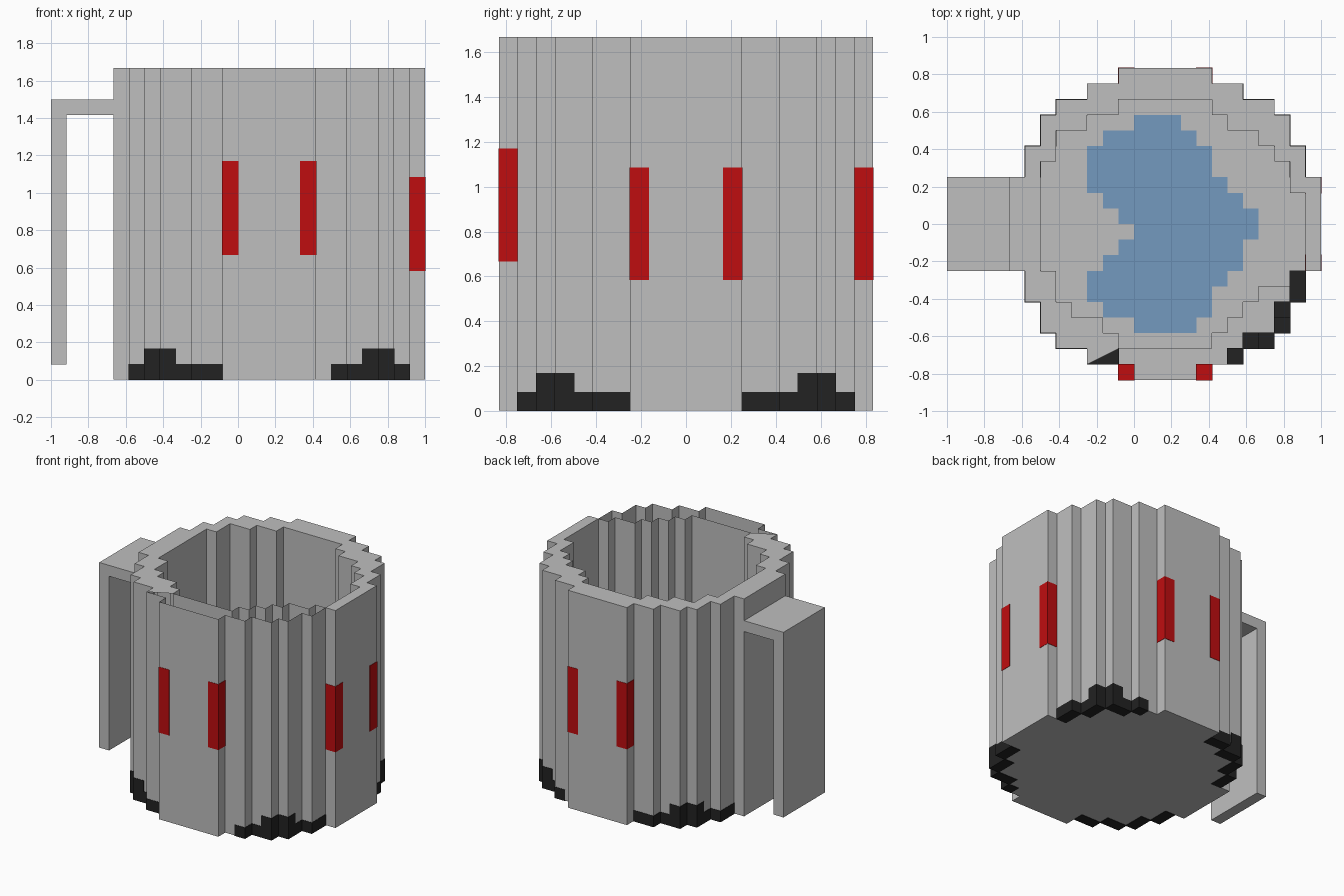
import bpy
import bmesh

U = 1 / 12      # edge of one block
EPS = 0.03      # blocks set into the wall stand proud by this fraction of U

cube = bpy.data.objects.get("Cube")
if cube:
    bpy.data.objects.remove(cube, do_unlink=True)


def material(name, rgb):
    m = bpy.data.materials.new(name)
    m.use_nodes = True
    m.diffuse_color = (*rgb, 1)
    bsdf = next(n for n in m.node_tree.nodes if n.type == 'BSDF_PRINCIPLED')
    bsdf.inputs["Base Color"].default_value = (*rgb, 1)
    return m


GREY = material("light grey", (0.52, 0.52, 0.52))
RED = material("red", (0.52, 0.004, 0.005))
BLACK = material("black", (0.016, 0.016, 0.016))
BLUE = material("pale blue", (0.175, 0.319, 0.52))


def finish(bm, name, mat):
    """Scale from blocks to units and link the mesh as an object."""
    bmesh.ops.recalc_face_normals(bm, faces=bm.faces)
    bmesh.ops.scale(bm, vec=(U, U, U), verts=bm.verts)
    me = bpy.data.meshes.new(name)
    bm.to_mesh(me)
    bm.free()
    me.materials.append(mat)
    ob = bpy.data.objects.new(name, me)
    bpy.context.collection.objects.link(ob)
    return ob


def stair(rows, y_end):
    """Stepped outline from rows of (top y, left x, right x)."""
    ends = [r[0] for r in rows[1:]] + [y_end]
    right, left = [], []
    for (y, xl, xr), e in zip(rows, ends):
        right += [(xr, y), (xr, e)]
        left += [(xl, y), (xl, e)]
    pts = right + left[::-1]
    return [p for i, p in enumerate(pts) if p != pts[i - 1]]


def wall(bm, pts, z0, z1):
    """Vertical wall around an outline; returns its lower and upper vertices."""
    lo = [bm.verts.new((x, y, z0)) for x, y in pts]
    hi = [bm.verts.new((x, y, z1)) for x, y in pts]
    for i in range(len(pts)):
        bm.faces.new((lo[i - 1], lo[i], hi[i], hi[i - 1]))
    return lo, hi


def loop_edges(bm, verts):
    return [bm.edges.get((verts[i - 1], verts[i])) for i in range(len(verts))]


def add_box(bm, x0, x1, y0, y1, z0, z1):
    """Block given in whole block steps, grown slightly sideways and upward."""
    x0, x1 = sorted((x0, x1))
    y0, y1 = sorted((y0, y1))
    a, b, c, d = x0 - EPS, x1 + EPS, y0 - EPS, y1 + EPS
    lo, hi = wall(bm, [(a, c), (b, c), (b, d), (a, d)], z0, z1 + EPS)
    bm.faces.new(lo)
    bm.faces.new(hi)


# Mug body: stepped round outside, hollow inside, open at the top
outer = stair([(10, -1, 5), (9, -3, 7), (8, -5, 9), (7, -6, 10), (5, -7, 11),
               (3, -8, 12), (-3, -7, 11), (-5, -6, 10), (-7, -5, 9),
               (-8, -3, 7), (-9, -1, 5)], -10)
inner = stair([(8, -1, 5), (7, -3, 6), (6, -5, 8), (5, -5, 9), (4, -6, 10),
               (2, -6, 11), (-3, -5, 10), (-4, -5, 8), (-5, -4, 7),
               (-6, -2, 6), (-7, -1, 5)], -8)
bm = bmesh.new()
bottom, rim_out = wall(bm, outer, EPS, 20)
floor, rim_in = wall(bm, inner, 1, 20)
bm.faces.new(bottom)
bm.faces.new(floor)
bmesh.ops.triangle_fill(bm, use_beauty=True,
                        edges=loop_edges(bm, rim_out) + loop_edges(bm, rim_in))
finish(bm, "mug_body", GREY)

# Liquid patch: thin plate on the inside floor
puddle = stair([(7, 0, 3), (6, -2, 4), (5, -3, 5), (3, -3, 6), (2, -2, 7),
                (1, -1, 8), (0, 0, 8), (-1, -1, 7), (-2, -2, 7), (-3, -3, 6),
                (-4, -3, 5), (-5, -2, 5), (-6, 0, 4)], -7)
bm = bmesh.new()
lo, hi = wall(bm, puddle, 1, 1.08)
bm.faces.new(lo)
bm.faces.new(hi)
finish(bm, "liquid_patch", BLUE)

# Handle: hooked side profile, six blocks wide
profile = [(-8, 17), (-8, 18), (-12, 18), (-12, 1), (-11, 1), (-11, 17)]
bm = bmesh.new()
near = [bm.verts.new((x, -3, z)) for x, z in profile]
far = [bm.verts.new((x, 3, z)) for x, z in profile]
for i in range(len(profile)):
    bm.faces.new((near[i - 1], near[i], far[i], far[i - 1]))
bm.faces.new(near)
bm.faces.new(far)
finish(bm, "handle", GREY)

# Red upright bars set into the corners of the front, back and +x sides
for name, x, y, z in [("front_right_bar", -1, -10, 8), ("front_left_bar", 4, -10, 8),
                      ("side_front_bar", 11, -3, 7), ("side_back_bar", 11, 2, 7),
                      ("back_left_bar", 4, 9, 7), ("back_right_bar", -1, 9, 7)]:
    bm = bmesh.new()
    add_box(bm, x, x + 1, y, y + 1, z, z + 6)
    finish(bm, name, RED)

# Black stepped base trim in each diagonal corner, mirrored about the mug axis
trim = [(3, 5, 8, 9, 0), (5, 7, 7, 8, 0), (7, 8, 5, 7, 0), (8, 9, 3, 5, 0),
        (6, 7, 7, 8, 1), (7, 8, 6, 7, 1)]
for sx, side in ((1, "left"), (-1, "right")):
    for sy, end in ((-1, "front"), (1, "back")):
        bm = bmesh.new()
        for d0, d1, y0, y1, z in trim:
            if d0 == 3 and sx == 1:
                d0 = 4      # the +x trim starts one block later
            add_box(bm, 2 + sx * d0, 2 + sx * d1, sy * y0, sy * y1, z, z + 1)
        finish(bm, f"base_trim_{end}_{side}", BLACK)
